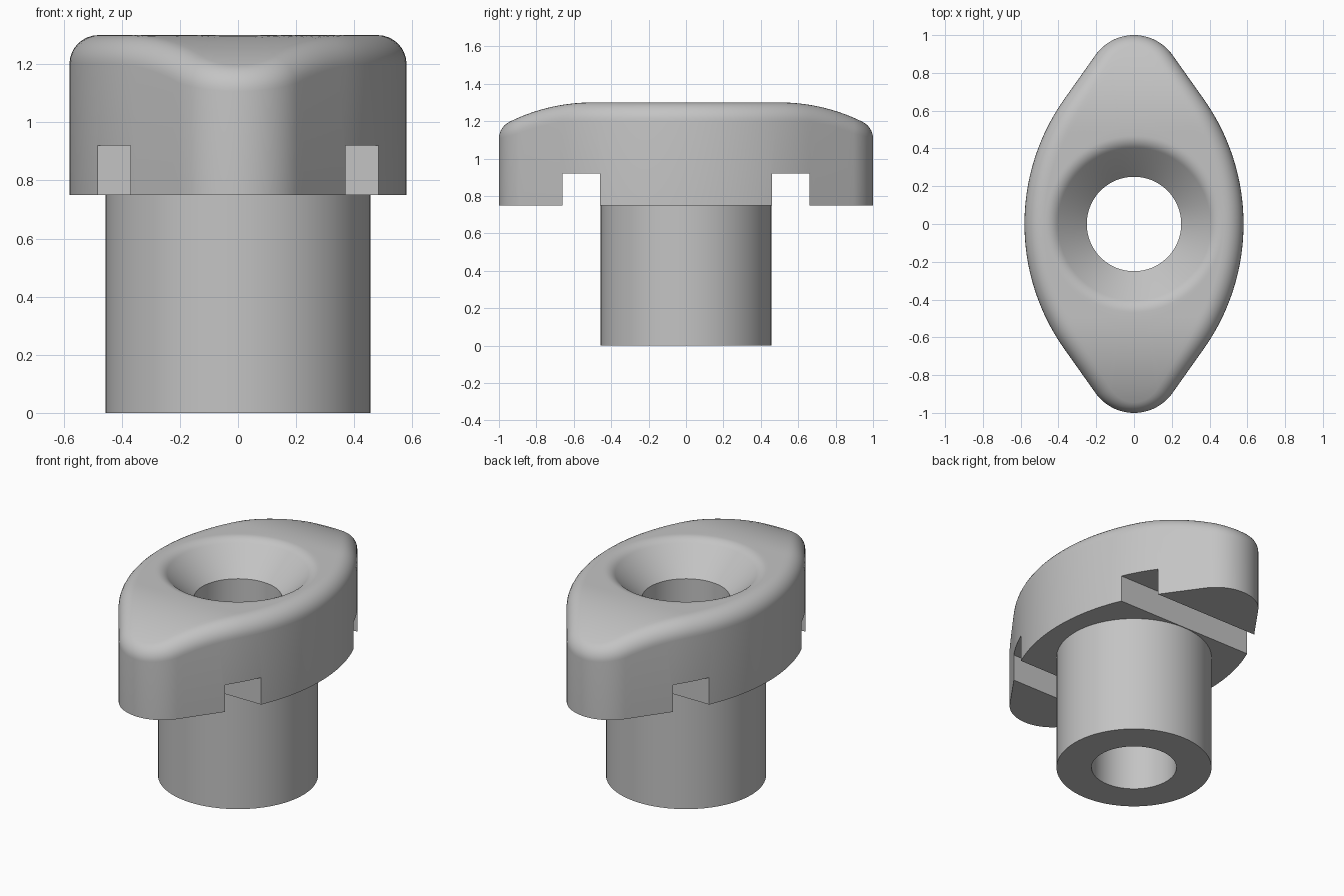
import bpy, bmesh
from math import sin, cos, sqrt, pi, atan2, asin
from mathutils import Vector

if "Cube" in bpy.data.objects:
    bpy.data.objects.remove(bpy.data.objects["Cube"])

TOP, UNDER = 1.3, 0.75          # head top and underside heights
FLAT, CROWN = 0.5, 1.0          # half length of flat top, radius of its sloping ends
EDGE = 0.1                      # rounding of the upper edge
STEM, BORE, RIM = 0.456, 0.25, 0.43

grey = bpy.data.materials.new("plain grey")
grey.use_nodes = True
colour = (0.55, 0.55, 0.55, 1)
grey.diffuse_color = colour
grey.node_tree.nodes["Principled BSDF"].inputs["Base Color"].default_value = colour


def over(y):
    return max(abs(y) - FLAT, 0)


def top_z(y):
    return TOP - CROWN + sqrt(CROWN ** 2 - over(y) ** 2)


def outline():
    """Pointed oval as (point, normal) pairs, counter-clockwise."""
    wide, big = 0.58, 1.142
    turn = asin(0.66 / big)
    nose = ((wide - big) * cos(turn) + big - sin(turn)) / (1 - sin(turn))
    quarter = []
    for i in range(21):
        a = turn * i / 20
        quarter.append((Vector((wide - big + big * cos(a), big * sin(a), 0)),
                        Vector((cos(a), sin(a), 0))))
    start, n = quarter[-1]
    end = Vector((nose * cos(turn), 1 - nose + nose * sin(turn), 0))
    quarter += [(start.lerp(end, i / 8), n) for i in range(1, 8)]
    for i in range(17):
        a = turn + (pi / 2 - turn) * i / 16
        quarter.append((Vector((nose * cos(a), 1 - nose + nose * sin(a), 0)),
                        Vector((cos(a), sin(a), 0))))
    flip = lambda v, sx, sy: Vector((v.x * sx, v.y * sy, 0))
    half = quarter + [(flip(p, -1, 1), flip(m, -1, 1)) for p, m in quarter[-2::-1]]
    return half + [(flip(p, 1, -1), flip(m, 1, -1)) for p, m in half[-2:0:-1]]


loop = outline()


def edge_ring(t):
    """Ring on the rolled upper edge: t=0 at the wall, t=1 on the top."""
    ring = []
    for p, n in loop:
        c = p - n * EDGE
        d = over(c.y)
        c.z = TOP - CROWN + sqrt((CROWN - EDGE) ** 2 - d * d)
        s = d / (CROWN - EDGE) * (1 if c.y > 0 else -1)
        up = Vector((0, s, sqrt(1 - s * s)))
        ring.append(c + n.slerp(up, t) * EDGE)
    return ring


rolled = [edge_ring(i / 8) for i in range(9)]
angles = [atan2(v.y, v.x) for v in rolled[-1]]


def circle(r, z):
    return [Vector((r * cos(a), r * sin(a), z)) for a in angles]


# Top surface, running from the rolled edge to the countersink rim
fillet = 0.09
lip = RIM + fillet * (sqrt(2) - 1)
top = []
for i in range(1, 9):
    ring = [a.lerp(b, i / 8) for a, b in zip(rolled[-1], circle(lip, TOP))]
    for v in ring:
        v.z = top_z(v.y)
    top.append(ring)

# Rounded rim and cone of the countersink
rim = [circle(lip - fillet * sin(a), TOP - fillet * (1 - cos(a)))
       for a in (pi / 4 * i / 6 for i in range(1, 7))]
cone_end = TOP - (RIM - BORE)

wall = [Vector((p.x, p.y, UNDER)) for p, n in loop]
rings = ([circle(STEM, 0), circle(STEM, UNDER), wall] + rolled + top + rim
         + [circle(BORE, cone_end), circle(BORE, 0)])

# Loft all rings into one closed body
bm = bmesh.new()
verts = [[bm.verts.new(v) for v in ring] for ring in rings]
count = len(loop)
for k in range(len(verts)):
    a, b = verts[k], verts[(k + 1) % len(verts)]
    for i in range(count):
        j = (i + 1) % count
        bm.faces.new((a[i], a[j], b[j], b[i]))
bmesh.ops.recalc_face_normals(bm, faces=bm.faces)
mesh = bpy.data.meshes.new("oval_head_and_stem")
bm.to_mesh(mesh)
bm.free()
body = bpy.data.objects.new("oval_head_and_stem", mesh)
bpy.context.collection.objects.link(body)
mesh.materials.append(grey)
bpy.context.view_layer.objects.active = body

# Cross slots under the head, one on each side of the stem
for side in (-1, 1):
    bpy.ops.mesh.primitive_cube_add(size=1, location=(0, side * 0.56, 0.76))
    cutter = bpy.context.object
    cutter.name = "slot_cutter"
    cutter.scale = (2, 0.2, 0.32)
    cutter.hide_render = True
    cutter.data.materials.append(grey)
    bpy.context.view_layer.objects.active = body
    mod = body.modifiers.new("slot", 'BOOLEAN')
    mod.operation = 'DIFFERENCE'
    mod.solver = 'EXACT'
    mod.object = cutter
    bpy.ops.object.modifier_apply(modifier=mod.name)
    bpy.data.objects.remove(cutter)

bpy.ops.object.select_all(action='DESELECT')
body.select_set(True)
bpy.context.view_layer.objects.active = body
bpy.ops.object.shade_smooth_by_angle(angle=pi / 6)
